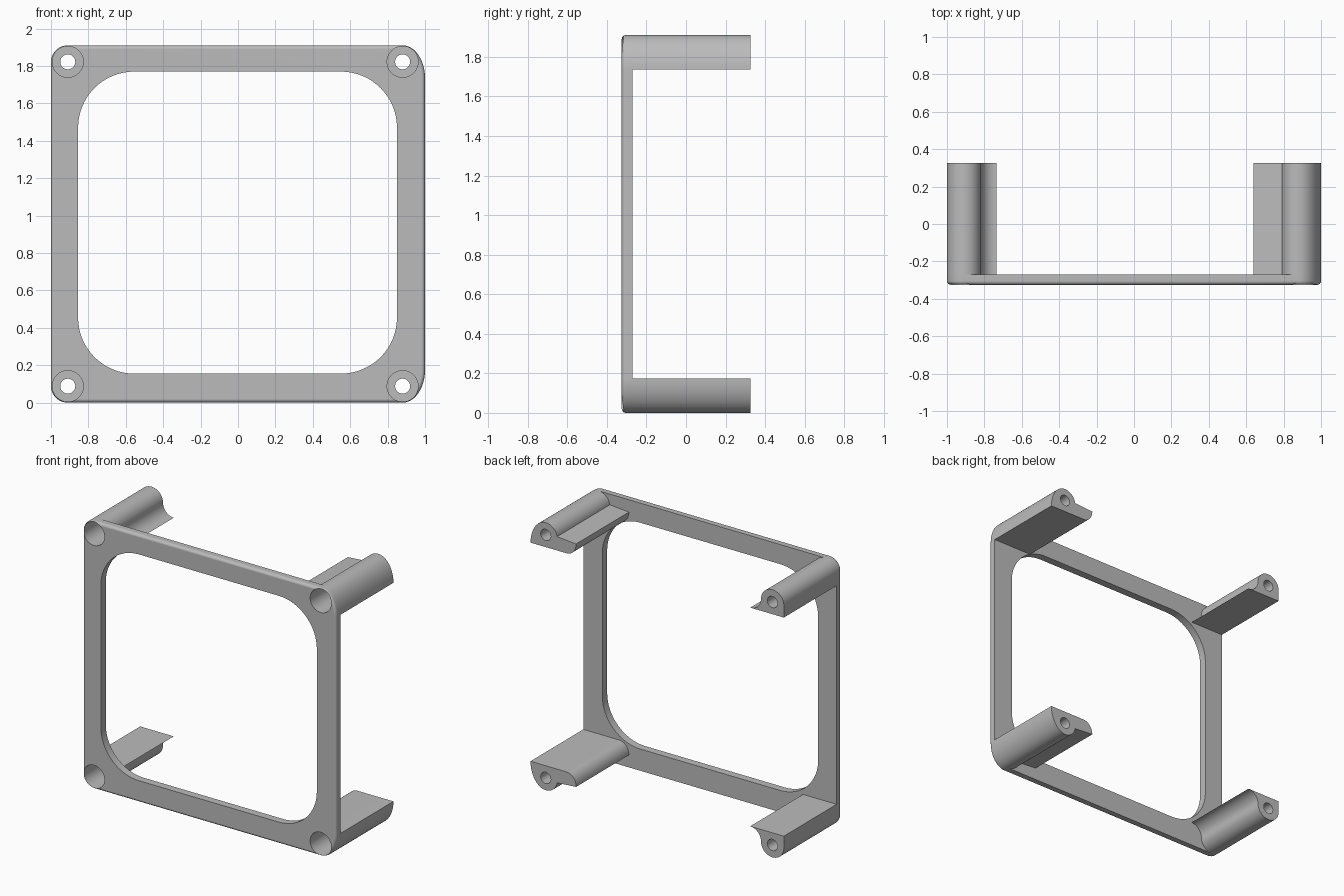
import bpy, bmesh
from math import sin, cos, pi, radians

if "Cube" in bpy.data.objects:
    bpy.data.objects.remove(bpy.data.objects["Cube"])

HEIGHT = 1.91
FRONT, PLATE_BACK, BACK = -0.325, -0.27, 0.325
HOLE_Z = 1.822
HOLE_X = {"right": -0.91, "left": 0.88}
SHELF_Z = 1.735

grey = bpy.data.materials.new("plain_grey")
grey.use_nodes = True
colour = (0.5, 0.5, 0.5, 1)
grey.diffuse_color = colour
grey.node_tree.nodes["Principled BSDF"].inputs["Base Color"].default_value = colour


def arc(cx, cz, rx, rz, start, end, steps=12):
    angles = [radians(start + (end - start) * i / steps) for i in range(steps + 1)]
    return [(cx + rx * cos(a), cz + rz * sin(a)) for a in angles]


def flip(points):
    return [(x, HEIGHT - z) for x, z in reversed(points)]


def add_object(name, bm):
    bmesh.ops.recalc_face_normals(bm, faces=bm.faces)
    mesh = bpy.data.meshes.new(name)
    bm.to_mesh(mesh)
    bm.free()
    mesh.materials.append(grey)
    obj = bpy.data.objects.new(name, mesh)
    bpy.context.collection.objects.link(obj)
    return obj


def prism(name, points, y0, y1, round_front=0):
    bm = bmesh.new()
    face = bm.faces.new([bm.verts.new((x, y0, z)) for x, z in points])
    front_edges = list(face.edges)
    grown = bmesh.ops.extrude_face_region(bm, geom=[face], use_keep_orig=True)
    for item in grown["geom"]:
        if isinstance(item, bmesh.types.BMVert):
            item.co.y = y1
    if round_front:
        bmesh.ops.recalc_face_normals(bm, faces=bm.faces)
        bmesh.ops.bevel(bm, geom=front_edges, offset=round_front, segments=4,
                        profile=0.5, affect='EDGES')
    return add_object(name, bm)


def screw_cutter(x, z):
    # Wide head recess followed by a narrow through hole
    bm = bmesh.new()
    sides = 48
    rings = []
    for radius, y in ((0.083, -0.5), (0.083, 0.15), (0.04, 0.15), (0.04, 0.5)):
        rings.append([bm.verts.new((x + radius * cos(2 * pi * i / sides), y,
                                    z + radius * sin(2 * pi * i / sides)))
                      for i in range(sides)])
    for a, b in zip(rings, rings[1:]):
        for i in range(sides):
            j = (i + 1) % sides
            bm.faces.new((a[i], a[j], b[j], b[i]))
    bm.faces.new(rings[0])
    bm.faces.new(rings[-1])
    return add_object("screw_hole_cutter", bm)


def cut(obj, cutter):
    bpy.context.view_layer.objects.active = obj
    mod = obj.modifiers.new("cut", 'BOOLEAN')
    mod.operation = 'DIFFERENCE'
    mod.solver = 'EXACT'
    mod.object = cutter
    bpy.ops.object.modifier_apply(modifier=mod.name)


def finish(obj):
    bpy.ops.object.select_all(action='DESELECT')
    obj.select_set(True)
    bpy.context.view_layer.objects.active = obj
    bpy.ops.object.shade_smooth_by_angle(angle=radians(30))
    mod = obj.modifiers.new("even_shading", 'WEIGHTED_NORMAL')
    mod.keep_sharp = True


# Outer corner curves, shared by the frame and the posts
right_corner = arc(HOLE_X["right"], HOLE_Z, 0.09, 0.088, 180, 90)
left_corner = arc(HOLE_X["left"], SHELF_Z, 0.12, 0.175, 90, 0)

# Front frame with a rounded square opening
top_edge = right_corner + left_corner
frame = prism("front_frame", top_edge + flip(top_edge), FRONT, PLATE_BACK, 0.02)
opening = []
for cx, cz, start in ((0.55, 1.47, 0), (-0.555, 1.47, 90),
                      (-0.555, 0.455, 180), (0.55, 0.455, 270)):
    opening += arc(cx, cz, 0.3, 0.3, start, start + 90, 16)
opening_cutter = prism("opening_cutter", opening, -0.5, 0)
cut(frame, opening_cutter)
cutters = [opening_cutter]

# Post profiles: round over the screw, flared to a thin lip on the inner side
profiles = {
    "right": [(-1, SHELF_Z)] + right_corner
    + arc(HOLE_X["right"], HOLE_Z, 0.09, 0.088, 90, 0)[1:]
    + arc(-0.735, HOLE_Z, 0.085, HOLE_Z - SHELF_Z, 180, 270)[1:],
    "left": arc(0.715, HOLE_Z, 0.075, HOLE_Z - SHELF_Z, 270, 180)
    + arc(HOLE_X["left"], HOLE_Z, 0.09, 0.088, 180, 90)[1:]
    + left_corner[1:],
}

# Four corner posts, each bored for a screw
for side, profile in profiles.items():
    for level in ("upper", "lower"):
        upper = level == "upper"
        post = prism(f"{level}_{side}_post", profile if upper else flip(profile),
                     PLATE_BACK, BACK)
        cutter = screw_cutter(HOLE_X[side], HOLE_Z if upper else HEIGHT - HOLE_Z)
        cut(post, cutter)
        cut(frame, cutter)
        cutters.append(cutter)
        # Open the hidden end that meets the frame
        bm = bmesh.new()
        bm.from_mesh(post.data)
        hidden = [f for f in bm.faces
                  if all(abs(v.co.y - PLATE_BACK) < 0.001 for v in f.verts)]
        bmesh.ops.delete(bm, geom=hidden, context='FACES')
        bm.to_mesh(post.data)
        bm.free()
        finish(post)
finish(frame)

for cutter in cutters:
    bpy.data.objects.remove(cutter)
